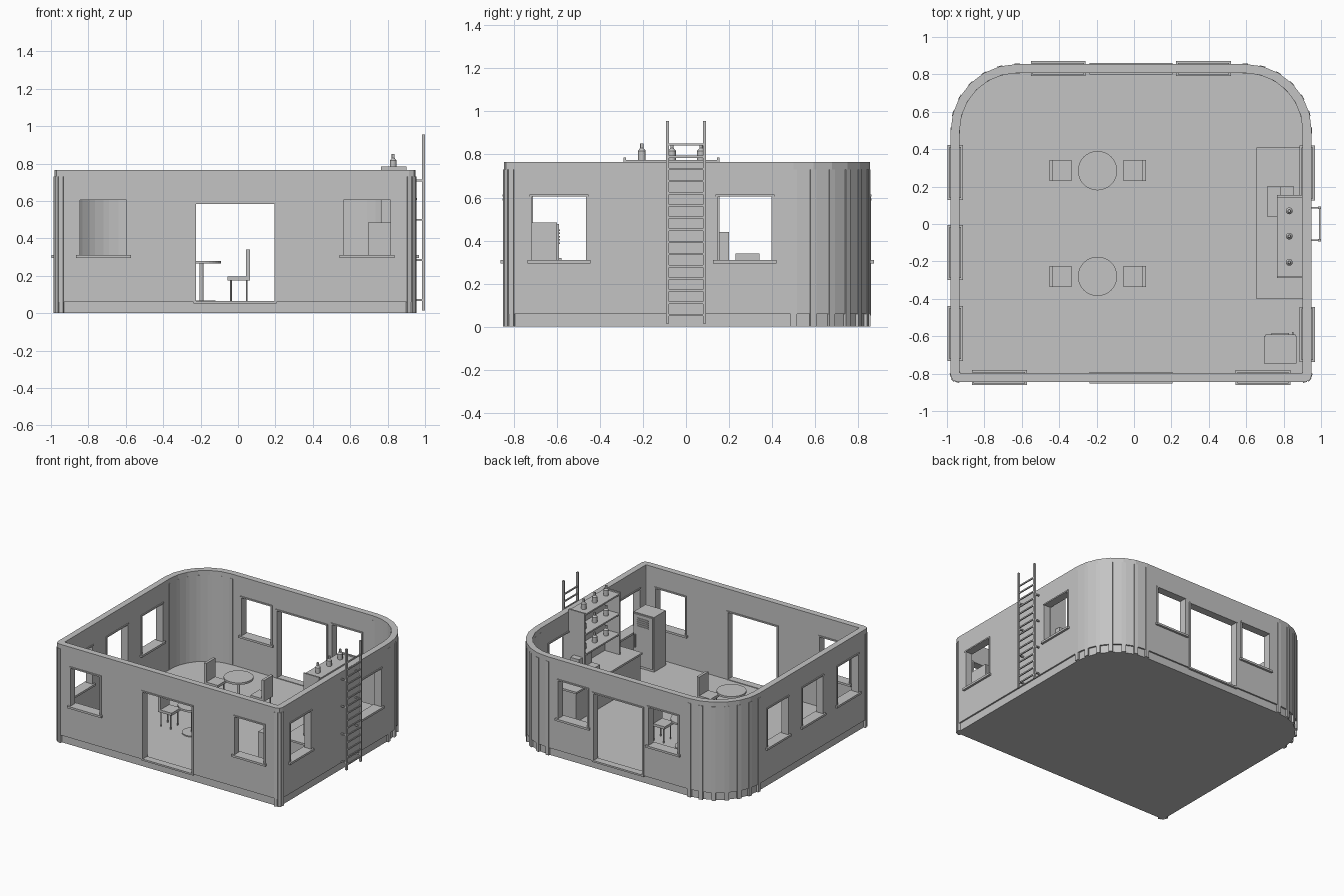
import bpy, bmesh, math
from mathutils import Matrix, Vector

if "Cube" in bpy.data.objects:
    bpy.data.objects.remove(bpy.data.objects["Cube"], do_unlink=True)

grey = bpy.data.materials.new("plain_grey")
grey.use_nodes = True
grey.diffuse_color = (0.55, 0.55, 0.55, 1)
grey.node_tree.nodes["Principled BSDF"].inputs["Base Color"].default_value = (0.55, 0.55, 0.55, 1)

X0, X1, Y0, Y1 = -0.98, 0.95, -0.845, 0.855   # outer faces of the walls
THICK, FLOOR, TOP = 0.048, 0.06, 0.765


def finish(name, bm):
    bmesh.ops.recalc_face_normals(bm, faces=bm.faces)
    mesh = bpy.data.meshes.new(name)
    bm.to_mesh(mesh)
    bm.free()
    mesh.materials.append(grey)
    obj = bpy.data.objects.new(name, mesh)
    bpy.context.collection.objects.link(obj)
    return obj


def add_box(bm, x, y, z):
    """Box from three (low, high) ranges."""
    size = [b - a for a, b in (x, y, z)]
    mid = [(a + b) / 2 for a, b in (x, y, z)]
    bmesh.ops.create_cube(bm, size=1, matrix=Matrix.Translation(mid) @ Matrix.Diagonal((*size, 1)))


def add_cyl(bm, x, y, z, r, sides=12, r2=None):
    bmesh.ops.create_cone(bm, cap_ends=True, segments=sides, radius1=r, radius2=r if r2 is None else r2,
                          depth=z[1] - z[0], matrix=Matrix.Translation((x, y, (z[0] + z[1]) / 2)))


def boxes(name, items):
    bm = bmesh.new()
    for item in items:
        add_box(bm, *item)
    return finish(name, bm)


def outline(inset):
    """Plan of the room: wide rounded back corners, tight front corners."""
    pts = []
    for sx, sy, start, r, n in ((1, 1, 0, 0.355, 6), (-1, 1, 90, 0.355, 6),
                                (-1, -1, 180, 0.035, 2), (1, -1, 270, 0.035, 2)):
        cx = X1 - r if sx > 0 else X0 + r
        cy = Y1 - r if sy > 0 else Y0 + r
        if inset > r - 0.003:                      # keep the inner front corners square
            cx -= sx * (inset - r + 0.003)
            cy -= sy * (inset - r + 0.003)
        rr = max(r - inset, 0.003)
        for i in range(n + 1):
            a = math.radians(start + 90 * i / n)
            pts.append(Vector((cx + rr * math.cos(a), cy + rr * math.sin(a), 0)))
    return pts


# floor slab, set back a little below the walls
bm = bmesh.new()
face = bm.faces.new([bm.verts.new(p) for p in outline(0.012)])
up = bmesh.ops.extrude_face_region(bm, geom=[face])["geom"]
bmesh.ops.translate(bm, verts=[v for v in up if isinstance(v, bmesh.types.BMVert)], vec=(0, 0, FLOOR))
finish("floor_slab", bm)

# wall ring
bm = bmesh.new()
outer, inner = outline(0), outline(THICK)
rings = [[bm.verts.new((p.x, p.y, z)) for p in pts]
         for pts, z in ((outer, FLOOR), (outer, TOP), (inner, TOP), (inner, FLOOR))]
count = len(outer)
for a in range(4):
    ra, rb = rings[a], rings[(a + 1) % 4]
    for i in range(count):
        j = (i + 1) % count
        bm.faces.new((ra[i], ra[j], rb[j], rb[i]))
walls = finish("walls", bm)

# openings: (side, centre along the wall, width, bottom, top, is_window)
openings = [(s, -0.015, 0.42, FLOOR, 0.585, False) for s in ("front", "back")]
for side, centres in (("front", (-0.72, 0.69)), ("back", (-0.405, 0.372)),
                      ("left", (0.273, -0.59)), ("right", (0.275, -0.153, -0.585))):
    openings += [(side, c, 0.25, 0.31, 0.605, True) for c in centres]


def on_wall(side, along, z, out):
    """Box in a wall, standing proud by out on both sides."""
    span = {"front": (Y0, Y0 + THICK), "back": (Y1 - THICK, Y1),
            "left": (X1 - THICK, X1), "right": (X0, X0 + THICK)}[side]
    span = (span[0] - out, span[1] + out)
    return (along, span, z) if side in ("front", "back") else (span, along, z)


cutter = boxes("opening_cutter", [on_wall(s, (c - w / 2, c + w / 2), (z0 - (0 if win else 0.02), z1), 0.04)
                                  for s, c, w, z0, z1, win in openings])
cutter.hide_render = True
mod = walls.modifiers.new("openings", "BOOLEAN")
mod.operation, mod.solver, mod.object = "DIFFERENCE", "EXACT", cutter
bpy.context.view_layer.objects.active = walls
bpy.ops.object.modifier_apply(modifier=mod.name)
bpy.data.objects.remove(cutter, do_unlink=True)

# trims and sills around the openings
trims, sills = [], []
for s, c, w, z0, z1, win in openings:
    lo, hi, t = c - w / 2, c + w / 2, 0.012
    trims += [on_wall(s, (lo - t, lo), (z0, z1), 0.005), on_wall(s, (hi, hi + t), (z0, z1), 0.005),
              on_wall(s, (lo - t, hi + t), (z1, z1 + 0.01), 0.007)]
    if win:
        sills.append(on_wall(s, (lo - 0.022, hi + 0.022), (z0 - 0.016, z0), 0.017))
    else:
        sills.append(on_wall(s, (lo - 0.012, hi + 0.012), (FLOOR - 0.008, FLOOR + 0.005), 0.004))
boxes("opening_trims", trims)
boxes("sills", sills)

# upright posts at the bends of the walls, reaching the ground as feet
bm = bmesh.new()
for i, p in enumerate(outer):
    q = inner[i]
    mid, d = (p + q) / 2, (p - q)
    back = i < 14
    turn = Matrix.Rotation(math.atan2(d.y, d.x), 4, "Z")
    size = (d.length + 0.004, 0.03 if back else 0.022, TOP - 0.035)
    bmesh.ops.create_cube(bm, size=1, matrix=Matrix.Translation((mid.x, mid.y, size[2] / 2))
                          @ turn @ Matrix.Diagonal((*size, 1)))
finish("wall_posts", bm)

# round tables, each with two facing chairs
for tag, y in (("back", 0.285), ("front", -0.28)):
    bm = bmesh.new()
    add_cyl(bm, -0.195, y, (0.265, 0.28), 0.105, 32)
    add_cyl(bm, -0.195, y, (FLOOR, 0.265), 0.011)
    add_cyl(bm, -0.195, y, (FLOOR, 0.068), 0.075, 24)
    finish(tag + "_table", bm)
    for side in (1, -1):
        def xr(a, b):
            return tuple(sorted((-0.195 + side * a, -0.195 + side * b)))
        bm = bmesh.new()
        add_box(bm, xr(0.14, 0.258), (y - 0.056, y + 0.056), (0.175, 0.195))
        add_box(bm, xr(0.238, 0.258), (y - 0.056, y + 0.056), (0.195, 0.34))
        for lx in (0.158, 0.242):
            for ly in (-0.042, 0.042):
                add_cyl(bm, -0.195 + side * lx, y + ly, (FLOOR, 0.175), 0.005, 8)
        finish(f"{tag}_chair_{'left' if side > 0 else 'right'}", bm)

# counter with a till on it
boxes("counter", [((0.665, 0.9), (-0.39, 0.4), (FLOOR, 0.285)),
                  ((0.655, 0.903), (-0.4, 0.41), (0.285, 0.3))])
boxes("till", [((0.71, 0.855), (0.04, 0.2), (0.3, 0.36)), ((0.78, 0.855), (0.04, 0.2), (0.36, 0.44))])

# shelf unit
levels = (0.465, 0.62, 0.775)
parts = [((0.765, 0.9), (-0.285, 0.155), (z - 0.012, z)) for z in levels]
parts += [((0.765, 0.9), (a, a + 0.012), (0.3, 0.785)) for a in (-0.29, 0.143)]
parts.append(((0.893, 0.901), (-0.285, 0.155), (0.3, 0.775)))
boxes("shelf_unit", parts)

# bottles on every shelf
bm = bmesh.new()
for z in levels:
    for y in (0.07, -0.065, -0.205):
        add_cyl(bm, 0.83, y, (z, z + 0.042), 0.018, 16)
        add_cyl(bm, 0.83, y, (z + 0.042, z + 0.054), 0.018, 16, 0.008)
        add_cyl(bm, 0.83, y, (z + 0.054, z + 0.075), 0.008, 16)
finish("bottles", bm)

# tall cabinet with door, handle and vent slats
parts = [((0.695, 0.87), (-0.745, -0.6), (FLOOR, 0.485)), ((0.702, 0.863), (-0.6, -0.59), (0.08, 0.478)),
         ((0.845, 0.853), (-0.59, -0.578), (0.22, 0.32))]
parts += [((0.735, 0.83), (-0.59, -0.584), (z, z + 0.007)) for z in (0.385, 0.4, 0.415, 0.43, 0.445)]
boxes("cabinet", parts)

# outside ladder with wall brackets
bm = bmesh.new()
for y in (-0.087, 0.087):
    add_box(bm, (0.985, 1.0), (y - 0.007, y + 0.007), (0.015, 0.955))
    for z in (0.07, 0.285, 0.5, 0.71):
        add_box(bm, (0.94, 0.985), (y - 0.005, y + 0.005), (z - 0.005, z + 0.005))
for i in range(15):
    z = 0.055 + i * 0.0565
    add_box(bm, (0.988, 0.997), (-0.087, 0.087), (z - 0.005, z + 0.005))
finish("ladder", bm)
